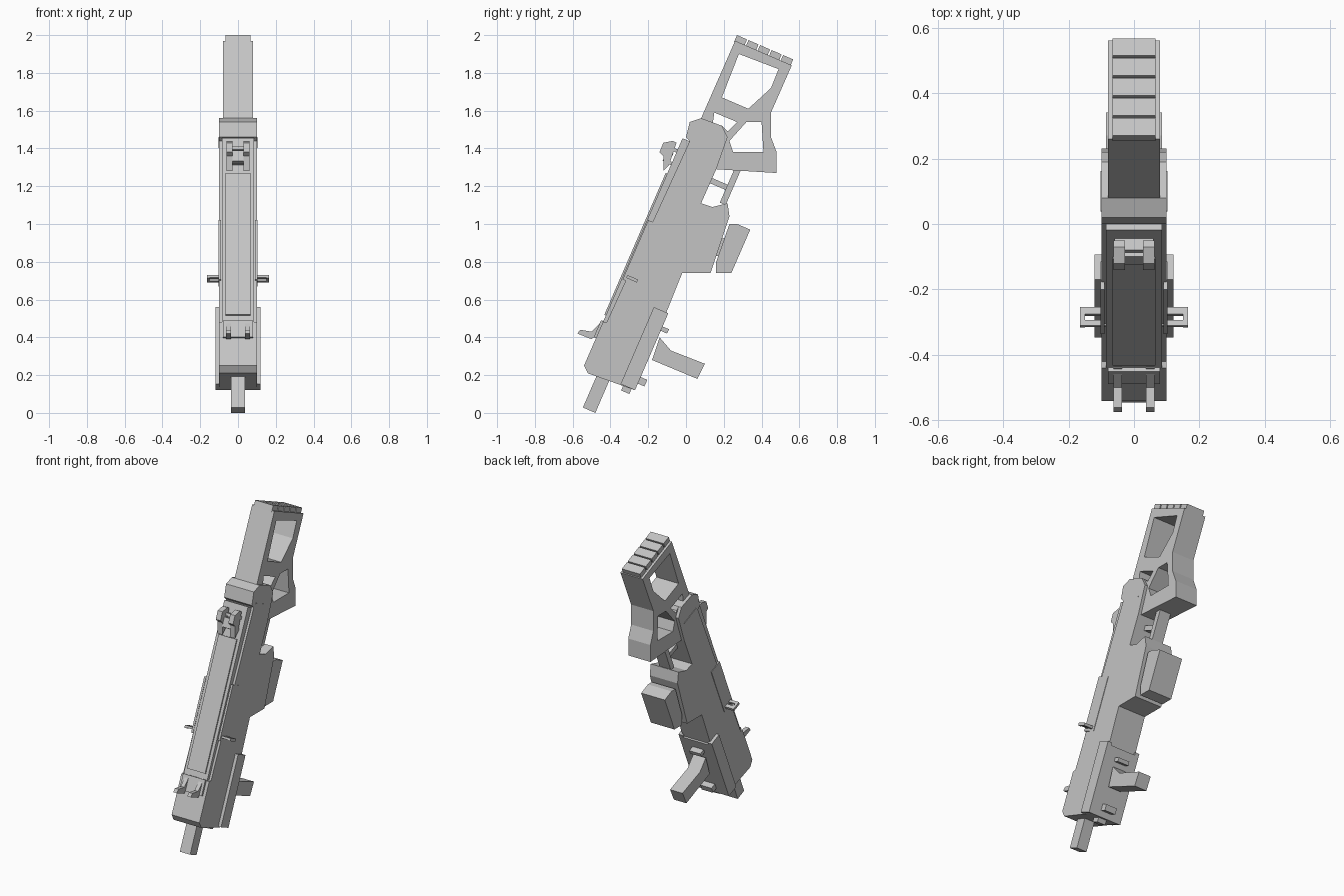
import bpy
import bmesh
import math
from mathutils import Vector

default_cube = bpy.data.objects.get("Cube")
if default_cube:
    bpy.data.objects.remove(default_cube, do_unlink=True)

grey = bpy.data.materials.new("plain_grey")
grey.use_nodes = True
grey.diffuse_color = (0.55, 0.55, 0.55, 1)
grey.node_tree.nodes["Principled BSDF"].inputs["Base Color"].default_value = grey.diffuse_color

# The whole model leans back: "along" follows the barrel, "across" points to the rear
LEAN = math.radians(23.4)
along = Vector((math.sin(LEAN), math.cos(LEAN)))
across = Vector((math.cos(LEAN), -math.sin(LEAN)))


def plate(name, loops, low, high):
    """Side profile in (y, z), with extra loops as holes, spanning low..high in x."""
    curve = bpy.data.curves.new(name + "_profile", "CURVE")
    curve.dimensions = "2D"
    curve.fill_mode = "BOTH"
    curve.extrude = (high - low) / 2
    for loop in loops:
        spline = curve.splines.new("POLY")
        spline.points.add(len(loop) - 1)
        for point, (y, z) in zip(spline.points, loop):
            point.co = (y, z, 0, 1)
        spline.use_cyclic_u = True
    helper = bpy.data.objects.new(name + "_helper", curve)
    bpy.context.collection.objects.link(helper)
    bpy.context.view_layer.update()
    graph = bpy.context.evaluated_depsgraph_get()
    mesh = bpy.data.meshes.new_from_object(helper.evaluated_get(graph))
    bpy.data.objects.remove(helper, do_unlink=True)
    bpy.data.curves.remove(curve)

    bm = bmesh.new()
    bm.from_mesh(mesh)
    for vert in bm.verts:
        y, z, x = vert.co
        vert.co = (x + (low + high) / 2, y, z)
    bmesh.ops.remove_doubles(bm, verts=bm.verts, dist=0.0001)
    bmesh.ops.dissolve_limit(bm, angle_limit=0.01, verts=bm.verts, edges=bm.edges)
    bmesh.ops.recalc_face_normals(bm, faces=bm.faces)
    for face in bm.faces:
        face.smooth = False
        face.material_index = 0
    bm.to_mesh(mesh)
    bm.free()
    mesh.name = name
    mesh.materials.clear()
    mesh.materials.append(grey)
    obj = bpy.data.objects.new(name, mesh)
    bpy.context.collection.objects.link(obj)
    return obj


def leaning(start, end):
    """Rectangle between two opposite corners, turned with the lean."""
    a, b = Vector(start), Vector(end)
    rise = along * (b - a).dot(along)
    return [a, a + rise, b, b - rise]


def block(name, start, end, half):
    return plate(name, [leaning(start, end)], -half, half)


def pair(name, profile, low, high):
    """The same part on both sides."""
    plate("left_" + name, [profile], low, high)
    plate("right_" + name, [profile], -high, -low)


# Receiver: wide shell with a narrower front core and a raised top rail
shell = [(.02, 1.54), (.08, 1.56), (.19, 1.52), (.22, 1.46), (.16, 1.29), (.08, 1.11),
         (.14, 1.09), (.22, 1.11), (.23, 1.04), (.13, .74), (-.02, .74), (-.27, .12),
         (-.52, .21), (-.54, .25), (-.44, .48), (-.42, .48), (.02, 1.44), (0, 1.46)]
plate("receiver_shell", [shell], -.1, .1)
block("receiver_core", (-.44, .48), (.06, 1.42), .085)
block("top_rail", (-.432, .52), (-.06, 1.25), .065)
pair("side_panel", leaning((-.2, 1.02), (-.25, .67)), .09, .103)
pair("cap_seam", leaning((.04, 1.46), (.16, 1.403)), .09, .103)

# Shoulder stock with its three openings
stock = [(.26, 1.97), (.56, 1.84), (.45, 1.59), (.45, 1.46), (.48, 1.38),
         (.48, 1.27), (.16, 1.29), (.2, 1.46), (.19, 1.52), (.08, 1.56)]
upper_hole = [(.28, 1.9), (.49, 1.82), (.45, 1.72), (.33, 1.61), (.19, 1.67)]
middle_hole = [(.15, 1.59), (.27, 1.54), (.22, 1.49), (.14, 1.52)]
lower_hole = [(.32, 1.54), (.4, 1.54), (.41, 1.38), (.25, 1.38), (.23, 1.44)]
plate("stock", [stock, upper_hole, middle_hole, lower_hole], -.08, .08)

# Ribs of the butt pad
for i in range(5):
    corner = Vector((.27, 2)) + across * (.0665 * i)
    block("butt_rib", corner, corner + across * .058 - along * .04, .065)

# Trigger, guard and rear magazine
block("trigger", (.1, 1.26), (.21, 1.18), .03)
block("trigger_guard", (.26, 1.3), (.21, 1.1), .04)
magazine = [(.23, 1), (.27, 1), (.34, .97), (.24, .74), (.16, .74), (.16, .8)]
plate("magazine", [magazine], -.085, .085)
block("magazine_neck", (.14, .95), (.19, .82), .06)

# Handguard with side plates, rear tabs and angled foregrip
block("handguard", (-.19, .55), (-.27, .12), .1)
pair("handguard_plate", leaning((-.17, .56), (-.27, .12)), .09, .12)
block("upper_tab", (-.13, .46), (-.1, .42), .04)
block("lower_tab", (-.24, .19), (-.22, .14), .04)
block("under_tab", (-.33, .15), (-.3, .1), .03)
foregrip = [(-.14, .4), (-.08, .33), (.1, .26), (.06, .18), (-.18, .28)]
plate("foregrip", [foregrip], -.045, .045)

# Barrel
block("barrel", (-.45, .25), (-.48, 0), .037)

# Charging handle loops
pair("handle_end", leaning((-.31, .73), (-.26, .69)), .15, .165)
pair("handle_front_arm", leaning((-.31, .73), (-.298, .71)), .08, .155)
pair("handle_rear_arm", leaning((-.275, .715), (-.26, .69)), .08, .155)

# Front sight prongs on a base
block("front_sight_base", (-.45, .49), (-.44, .38), .08)
prong = [(-.575, .42), (-.56, .44), (-.5, .43), (-.44, .49), (-.42, .46), (-.5, .39)]
pair("front_sight_prong", prong, .037, .063)

# Rear sight cheeks on two lugs
cheek = [(-.14, 1.38), (-.12, 1.43), (-.07, 1.44), (-.05, 1.43),
         (-.09, 1.31), (-.12, 1.28), (-.12, 1.36)]
pair("rear_sight_cheek", cheek, .028, .062)
block("rear_sight_bridge", (-.1, 1.39), (-.09, 1.32), .03)
block("upper_sight_lug", (-.08, 1.41), (-.01, 1.36), .06)
block("lower_sight_lug", (-.1, 1.34), (-.03, 1.29), .06)
